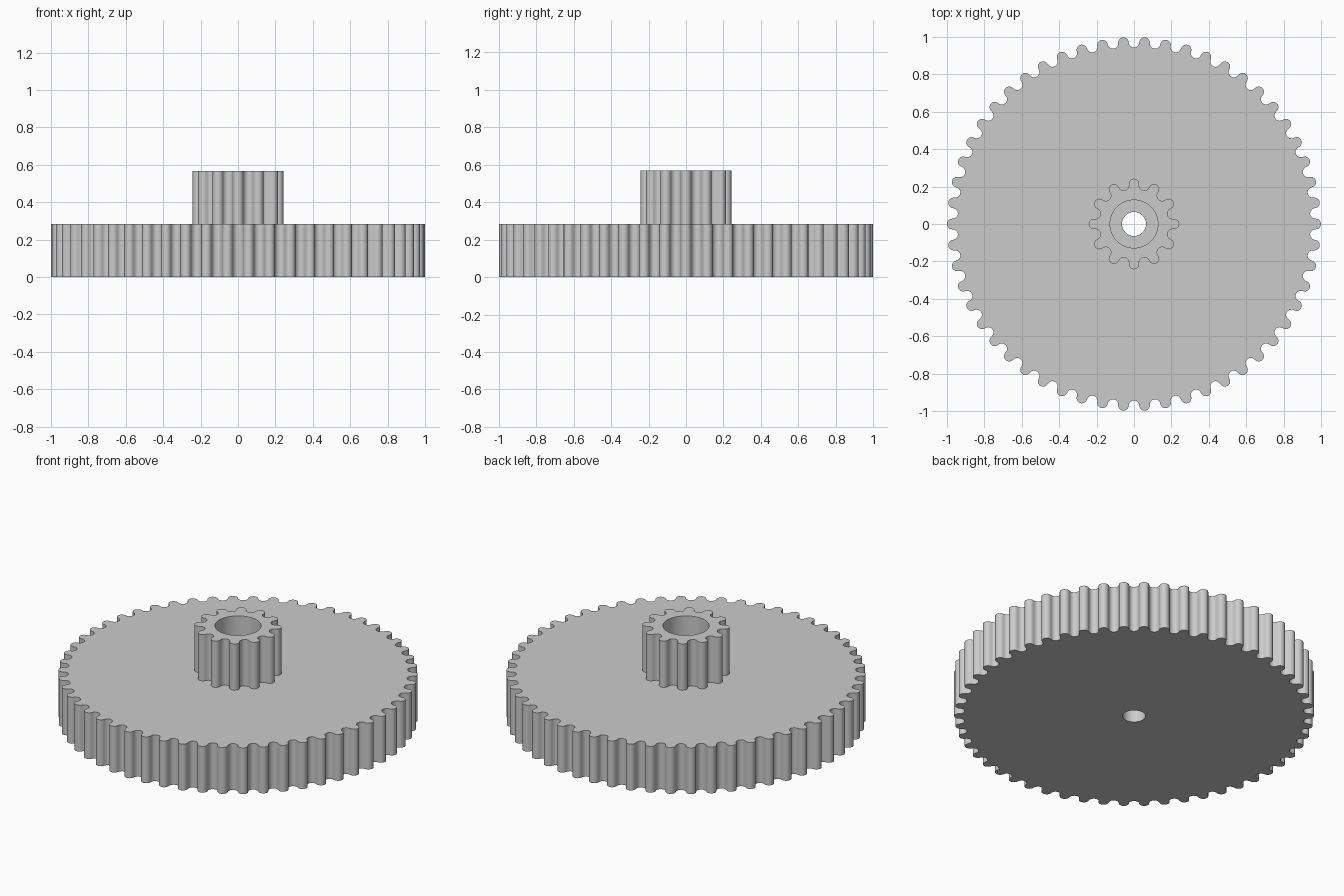
import bpy
import bmesh
from math import sin, cos, pi

cube = bpy.data.objects.get("Cube")
if cube:
    bpy.data.objects.remove(cube, do_unlink=True)

STEPS = 10          # segments per rounded tooth or gap
HEIGHT = 0.284      # thickness of each gear

grey = bpy.data.materials.new("plain grey")
grey.use_nodes = True
colour = (0.6, 0.6, 0.6, 1)
grey.diffuse_color = colour
grey.node_tree.nodes["Principled BSDF"].inputs["Base Color"].default_value = colour


def gear_profile(teeth, pitch):
    """Alternating semicircular teeth and gaps, centred on the pitch circle."""
    half = pi / (2 * teeth)
    centre, lobe = pitch * cos(half), pitch * sin(half)
    points = []
    for k in range(2 * teeth):
        angle = k * pi / teeth
        side = 1 if k % 2 == 0 else -1
        for s in range(STEPS):
            t = -pi / 2 + pi * s / STEPS
            r, w = centre + side * lobe * cos(t), lobe * sin(t)
            points.append((r * cos(angle) - w * sin(angle),
                           r * sin(angle) + w * cos(angle)))
    return points


def make_gear(name, teeth, pitch, bore, z):
    outer = gear_profile(teeth, pitch)
    n = len(outer)
    start = -pi / (2 * teeth)
    inner = [(bore * cos(start + 2 * pi * i / n),
              bore * sin(start + 2 * pi * i / n)) for i in range(n)]
    bm = bmesh.new()
    # Four loops: toothed rim bottom and top, then bore top and bottom
    loops = [[bm.verts.new((x, y, h)) for x, y in ring]
             for ring, h in ((outer, z), (outer, z + HEIGHT),
                             (inner, z + HEIGHT), (inner, z))]
    for a, b in zip(loops, loops[1:] + loops[:1]):
        for i in range(n):
            j = (i + 1) % n
            bm.faces.new((a[i], a[j], b[j], b[i]))
    bmesh.ops.recalc_face_normals(bm, faces=bm.faces)
    mesh = bpy.data.meshes.new(name)
    bm.to_mesh(mesh)
    bm.free()
    mesh.materials.append(grey)
    obj = bpy.data.objects.new(name, mesh)
    bpy.context.collection.objects.link(obj)
    # Smooth tooth flanks, crisp rims
    bpy.ops.object.select_all(action='DESELECT')
    obj.select_set(True)
    bpy.context.view_layer.objects.active = obj
    bpy.ops.object.shade_smooth_by_angle(angle=pi / 6)
    return obj


# Wide gear with a narrow axle hole, small gear with a wider bore on top
make_gear("large_gear", 54, 0.972, 0.064, 0)
make_gear("small_gear", 12, 0.216, 0.128, HEIGHT)
